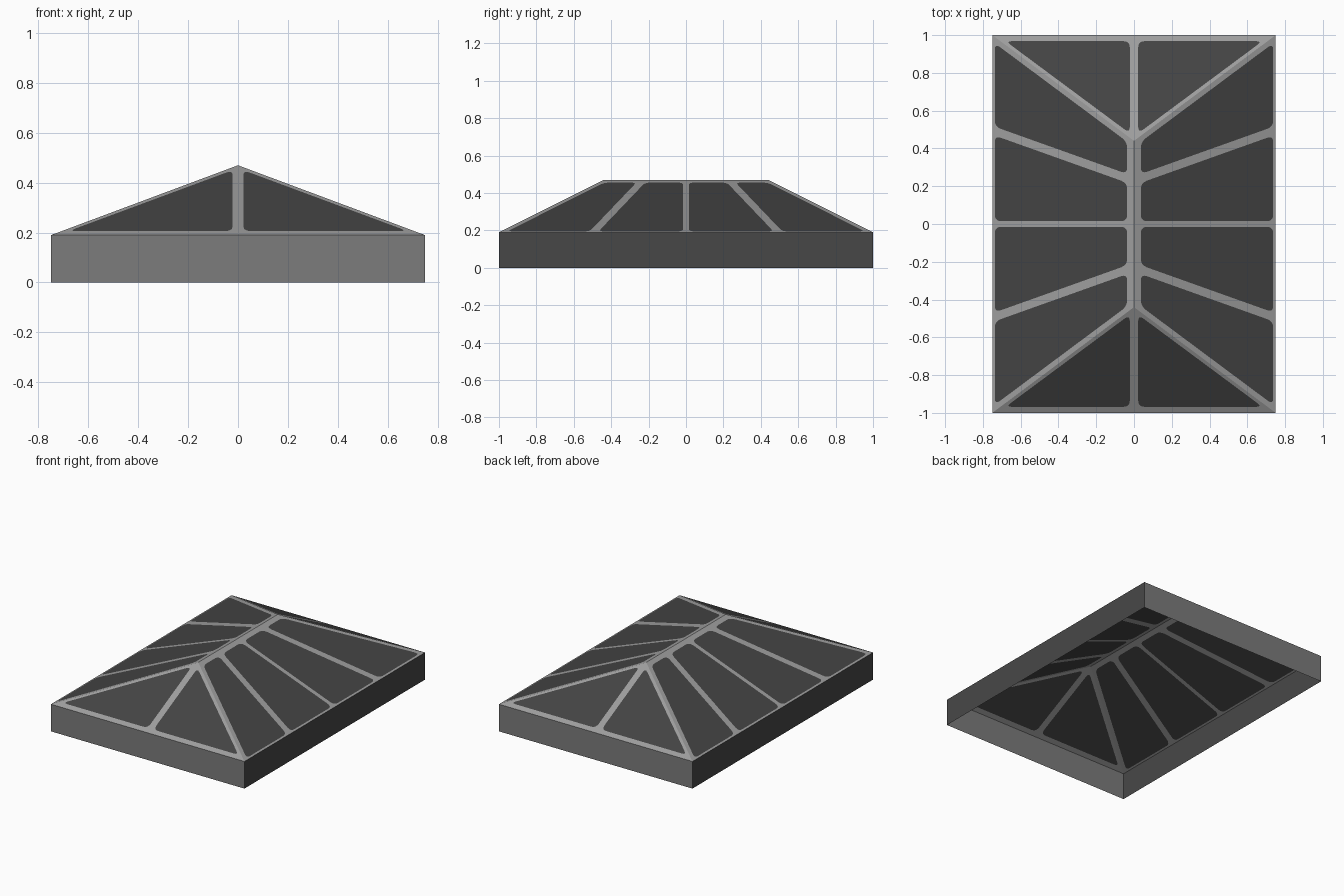
import bpy, bmesh
from mathutils import Vector

if "Cube" in bpy.data.objects:
    bpy.data.objects.remove(bpy.data.objects["Cube"])

HX, HY, EAVE, TOP, RIDGE = 0.75, 1.0, 0.19, 0.47, 0.44


def material(name, v):
    m = bpy.data.materials.new(name)
    m.diffuse_color = (v, v, v, 1)
    m.use_nodes = True
    m.node_tree.nodes["Principled BSDF"].inputs["Base Color"].default_value = m.diffuse_color
    return m


FRAME = material("light grey frame", 0.34)
END_WALL = material("mid grey wall", 0.20)
SIDE_WALL = material("dark grey wall", 0.064)
GLASS = material("dark glass", 0.057)


def side_z(x, y):
    return TOP - (TOP - EAVE) * abs(x) / HX


def end_z(x, y):
    return EAVE + (TOP - EAVE) * (HY - abs(y)) / (HY - RIDGE)


def rounded(pts, r, steps=4):
    """Round the corners of a plan outline."""
    out = []
    n = len(pts)
    for i in range(n):
        p = Vector(pts[i])
        a = Vector(pts[i - 1]) - p
        b = Vector(pts[(i + 1) % n]) - p
        a = p + a.normalized() * min(r, a.length * 0.3)
        b = p + b.normalized() * min(r, b.length * 0.3)
        for k in range(steps + 1):
            t = k / steps
            out.append(a * (1 - t) ** 2 + p * 2 * t * (1 - t) + b * t * t)
    return out


def finish(bm, name, mats):
    for f in bm.faces:
        f.normal_update()
        if f.normal.z < -0.01:
            f.normal_flip()
    me = bpy.data.meshes.new(name)
    bm.to_mesh(me)
    bm.free()
    for m in mats:
        me.materials.append(m)
    ob = bpy.data.objects.new(name, me)
    bpy.context.collection.objects.link(ob)
    return ob


# Plan outlines for one quarter: slope outline, glass panes, height rule
side = [(0, 0), (HX, 0), (HX, HY), (0, RIDGE)]
side_panes = [
    [(0.036, 0.015), (0.737, 0.015), (0.737, 0.468), (0.036, 0.218)],
    [(0.036, 0.265), (0.737, 0.515), (0.737, 0.957), (0.036, 0.435)],
]
end = [(0, RIDGE), (HX, HY), (0, HY)]
end_panes = [[(0.022, 0.48), (0.68, 0.968), (0.022, 0.968)]]

frame, glass = bmesh.new(), bmesh.new()
for sx in (1, -1):
    for sy in (1, -1):
        for outline, panes, height in ((side, side_panes, side_z),
                                       (end, end_panes, end_z)):
            def lift(p):
                return (p[0] * sx, p[1] * sy, height(p[0], p[1]))
            holes = [rounded(p, 0.035) for p in panes]
            # Frame sheet with rounded openings
            edges = []
            for loop in [outline] + holes:
                vs = [frame.verts.new(lift(p)) for p in loop]
                edges += [frame.edges.new((vs[i - 1], vs[i])) for i in range(len(vs))]
            bmesh.ops.triangle_fill(frame, use_beauty=True, use_dissolve=False, edges=edges)
            # Panes filling the openings
            for h in holes:
                glass.faces.new([glass.verts.new(lift(p)) for p in h])

finish(frame, "roof_frame", [FRAME])
finish(glass, "glass_panes", [GLASS])

# Thin curb walls, open above and below
walls = bmesh.new()
corners = [(-HX, -HY), (HX, -HY), (HX, HY), (-HX, HY)]
for i in range(4):
    a, b = corners[i], corners[(i + 1) % 4]
    f = walls.faces.new([walls.verts.new(c) for c in
                         ((*a, 0), (*b, 0), (*b, EAVE), (*a, EAVE))])
    f.material_index = i % 2  # ends mid grey, long sides dark
finish(walls, "curb_walls", [END_WALL, SIDE_WALL])
